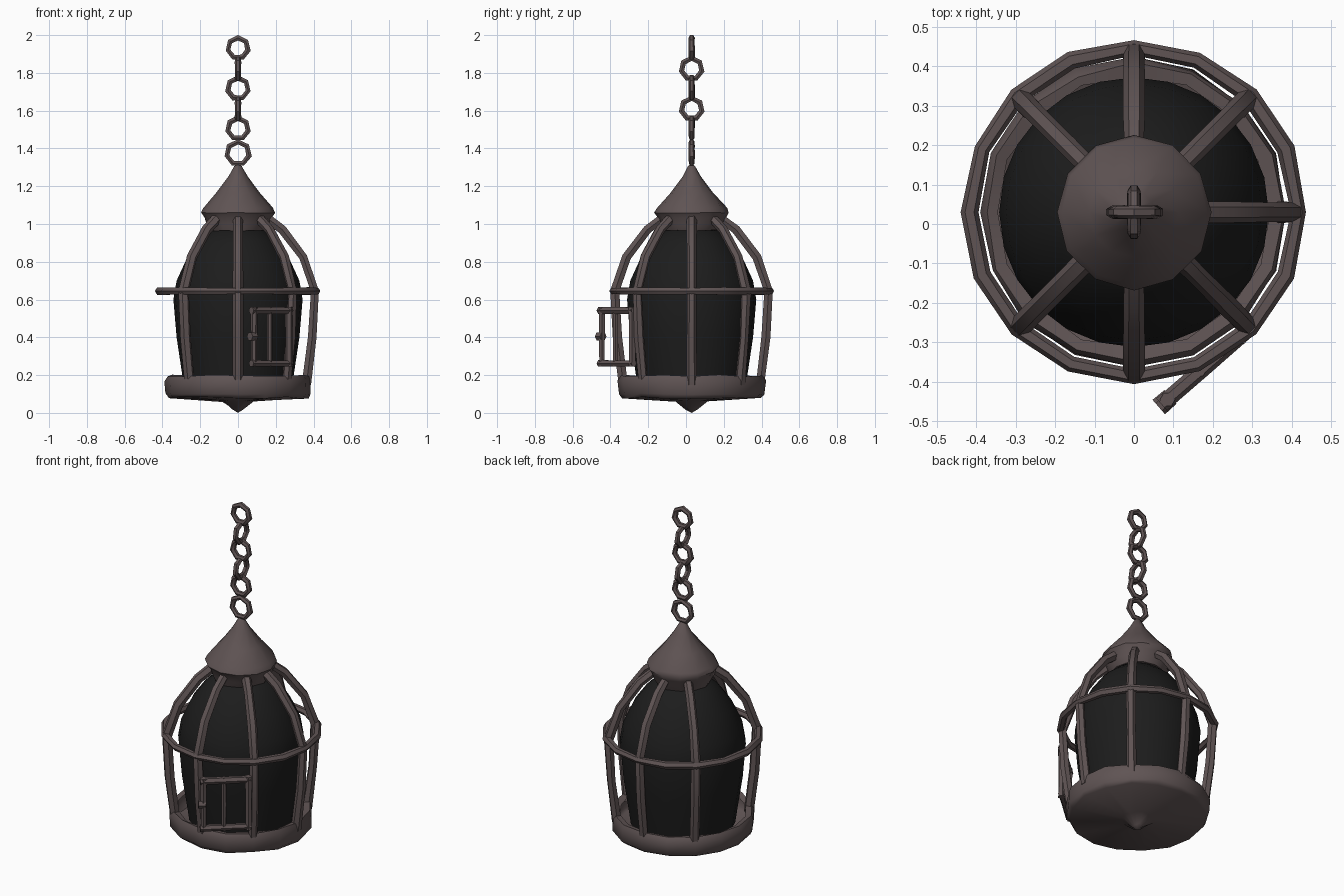
import bpy, bmesh, math, random
from math import cos, sin, pi, radians
from mathutils import Vector

random.seed(4)
if "Cube" in bpy.data.objects:
    bpy.data.objects.remove(bpy.data.objects["Cube"])

CY = 0.03  # cage axis sits slightly behind the origin because of the open door


def material(name, rgb):
    m = bpy.data.materials.new(name)
    m.use_nodes = True
    m.diffuse_color = (*rgb, 1)
    bsdf = m.node_tree.nodes["Principled BSDF"]
    bsdf.inputs["Base Color"].default_value = (*rgb, 1)
    bsdf.inputs["Roughness"].default_value = 0.9
    return m


IRON = material("brown iron", (0.115, 0.088, 0.088))
DARK = material("dark interior", (0.012, 0.012, 0.012))


def finish(ob, mat, angle=40):
    ob.data.materials.clear()
    ob.data.materials.append(mat)
    bpy.ops.object.select_all(action='DESELECT')
    ob.select_set(True)
    bpy.context.view_layer.objects.active = ob
    bpy.ops.object.shade_smooth_by_angle(angle=radians(angle))
    return ob


def lathe(name, profile, sides, mat, angle=40, wobble=0.0):
    """Spin a (radius, z) profile, listed from bottom to top, round the cage axis."""
    bm = bmesh.new()
    rings = []
    for r, z in profile:
        if r == 0:
            rings.append([bm.verts.new((0, CY, z))] * sides)
            continue
        ring = []
        for i in range(sides):
            a = 2 * pi * i / sides
            k = r + random.uniform(-wobble, wobble)
            ring.append(bm.verts.new((k * cos(a), CY + k * sin(a),
                                      z + random.uniform(-wobble, wobble))))
        rings.append(ring)
    for lo, hi in zip(rings, rings[1:]):
        for i in range(sides):
            j = (i + 1) % sides
            quad = list(dict.fromkeys((lo[i], lo[j], hi[j], hi[i])))
            bm.faces.new(quad)
    me = bpy.data.meshes.new(name)
    bm.to_mesh(me)
    bm.free()
    ob = bpy.data.objects.new(name, me)
    bpy.context.collection.objects.link(ob)
    return finish(ob, mat, angle)


def tube(name, points, radius, closed=False):
    """Six-sided rod along a polyline."""
    cu = bpy.data.curves.new(name, 'CURVE')
    cu.dimensions = '3D'
    cu.bevel_depth = radius
    cu.bevel_resolution = 1
    cu.use_fill_caps = True
    sp = cu.splines.new('POLY')
    sp.points.add(len(points) - 1)
    for p, co in zip(sp.points, points):
        p.co = (*co, 1)
        p.radius = random.uniform(0.9, 1.12)
    sp.use_cyclic_u = closed
    ob = bpy.data.objects.new(name, cu)
    bpy.context.collection.objects.link(ob)
    bpy.ops.object.select_all(action='DESELECT')
    ob.select_set(True)
    bpy.context.view_layer.objects.active = ob
    bpy.ops.object.convert(target='MESH')
    return finish(bpy.context.view_layer.objects.active, IRON)


# Base tray with a small pointed finial underneath
lathe("base_tray", [(0, 0), (0.03, 0.022), (0.085, 0.062), (0.37, 0.08), (0.387, 0.1),
                    (0.39, 0.17), (0.375, 0.198), (0.345, 0.19)], 16, IRON, 50, 0.005)

# Dark domed interior
lathe("inner_dome", [(0, 0.13), (0.285, 0.13), (0.295, 0.2), (0.325, 0.4), (0.342, 0.6),
                     (0.325, 0.7), (0.27, 0.82), (0.205, 0.91), (0.14, 0.965),
                     (0, 0.99)], 24, DARK, 60)

# Conical roof with an overhanging eave and a collar
lathe("roof", [(0, 0.97), (0.15, 0.965), (0.168, 1.0), (0.18, 1.035), (0.197, 1.06),
               (0.185, 1.085), (0.115, 1.165), (0.05, 1.25), (0.018, 1.305),
               (0, 1.32)], 12, IRON, 45, 0.003)

# Seven cage bars, with one missing on the right side
BAR = [(0.15, 1.035), (0.235, 0.97), (0.345, 0.825), (0.407, 0.645),
       (0.393, 0.4), (0.362, 0.15)]
for i in range(8):
    if i == 4:
        continue
    a = i * pi / 4
    tube(f"cage_bar_{i}", [(r * cos(a), CY + r * sin(a), z) for r, z in BAR], 0.026)

# Hoop round the widest part
tube("cage_hoop", [(0.417 * cos(i * pi / 8), CY + 0.417 * sin(i * pi / 8), 0.645)
                   for i in range(16)], 0.021, True)

# Open door swung outward
HINGE, FREE = Vector((0.27, -0.285, 0)), Vector((0.085, -0.445, 0))


def door_point(t, z):
    p = HINGE.lerp(FREE, t)
    return (p.x, p.y, z)


for name, t, rad in (("hinge_post", 0, 0.02), ("middle_bar", 0.55, 0.015),
                     ("latch_post", 1, 0.018)):
    tube("door_" + name, [door_point(t, z) for z in (0.245, 0.4, 0.56)], rad)
for name, z in (("bottom_rail", 0.262), ("top_rail", 0.542)):
    tube("door_" + name, [door_point(t, z) for t in (-0.06, 0.5, 1.08)], 0.02)
tube("door_latch", [door_point(0.96, 0.405), door_point(1.12, 0.405)], 0.022)

# Hanging chain: (height, radius, turned sideways)
LINKS = [(1.375, 0.06, False), (1.505, 0.055, False), (1.61, 0.055, True),
         (1.718, 0.055, False), (1.822, 0.055, True), (1.932, 0.054, False)]
for n, (z, r, side) in enumerate(LINKS):
    pts = []
    for i in range(7):
        a = 2 * pi * i / 7 + pi / 2
        u, w = r * cos(a), z + r * sin(a)
        pts.append((0, CY + u, w) if side else (u, CY, w))
    tube(f"chain_link_{n + 1}", pts, 0.016, True)
